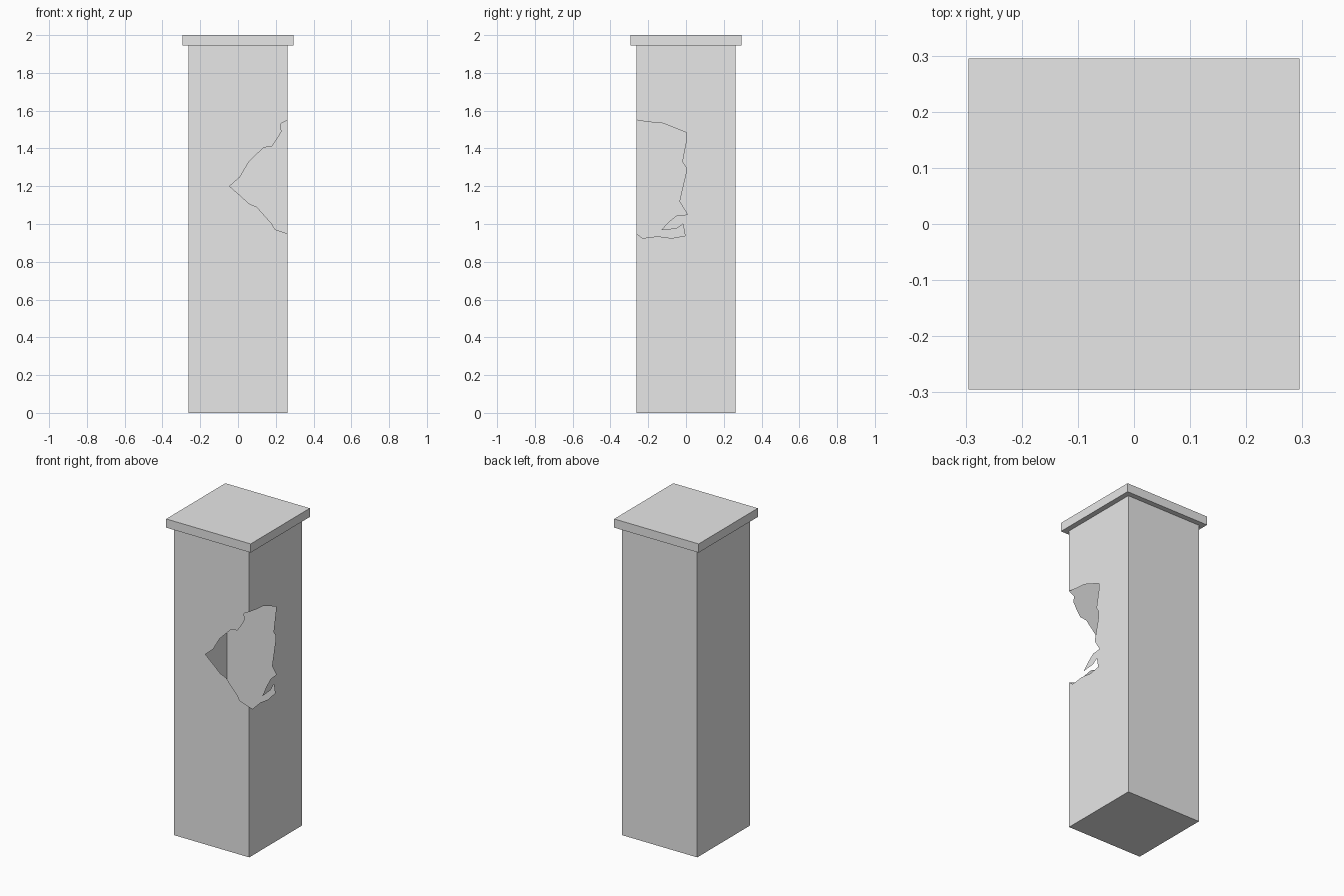
import bpy, bmesh

cube = bpy.data.objects.get("Cube")
if cube:
    bpy.data.objects.remove(cube, do_unlink=True)

W, H, TOP, CAP = 0.262, 1.945, 2.0, 0.295

grey = bpy.data.materials.new("plain_grey")
grey.use_nodes = True
grey.diffuse_color = (0.8, 0.8, 0.8, 1)
grey.node_tree.nodes["Principled BSDF"].inputs["Base Color"].default_value = (0.8, 0.8, 0.8, 1)


def finish(name, bm):
    mesh = bpy.data.meshes.new(name)
    bm.to_mesh(mesh)
    bm.free()
    mesh.materials.append(grey)
    obj = bpy.data.objects.new(name, mesh)
    bpy.context.collection.objects.link(obj)
    return obj


def panel(bm, outline, place):
    """Add one thin wall from a flat outline, counterclockwise from outside."""
    bm.faces.new([bm.verts.new(place(u, v)) for u, v in outline])


# Broken edge of the front wall, from bottom to top
front_break = [
    (W, 0.95), (0.245, 0.955), (0.195, 0.972), (0.18, 1.0), (0.14, 1.045),
    (0.1, 1.09), (0.06, 1.107), (0.01, 1.152), (-0.045, 1.2), (0.01, 1.248),
    (0.055, 1.325), (0.135, 1.405), (0.18, 1.41), (0.21, 1.455),
    (0.23, 1.49), (0.225, 1.53), (W, 1.55)]

# Broken edge of the side wall, from top to bottom, with its hanging splinter
side_break = [
    (-W, 1.55), (-0.2, 1.54), (-0.13, 1.535), (-0.1, 1.525), (0.003, 1.483),
    (0.003, 1.45), (-0.02, 1.33), (0.0, 1.3), (0.0, 1.27), (-0.035, 1.12),
    (0.008, 1.05), (-0.05, 1.045), (-0.095, 1.008), (-0.132, 0.967),
    (-0.05, 0.975), (-0.016, 1.0), (-0.005, 0.938), (-0.075, 0.925),
    (-0.15, 0.935), (-0.23, 0.925), (-W, 0.95)]

# Hollow post: two whole walls, two broken walls and a floor
bm = bmesh.new()
whole = [(-W, 0), (W, 0), (W, H), (-W, H)]
panel(bm, whole[:2] + front_break + whole[2:], lambda u, v: (u, -W, v))
panel(bm, whole + side_break, lambda u, v: (W, u, v))
panel(bm, whole, lambda u, v: (-u, W, v))
panel(bm, whole, lambda u, v: (-W, -u, v))
panel(bm, [(-W, -W), (-W, W), (W, W), (W, -W)], lambda u, v: (u, v, 0))
bmesh.ops.remove_doubles(bm, verts=bm.verts[:], dist=0.0005)
bmesh.ops.triangulate(bm, faces=[f for f in bm.faces if len(f.verts) > 4])
finish("hollow_post", bm)

# Square cap slab
bm = bmesh.new()
bmesh.ops.create_cube(bm, size=1)
for v in bm.verts:
    v.co = (v.co.x * 2 * CAP, v.co.y * 2 * CAP, TOP if v.co.z > 0 else H)
finish("cap_slab", bm)
